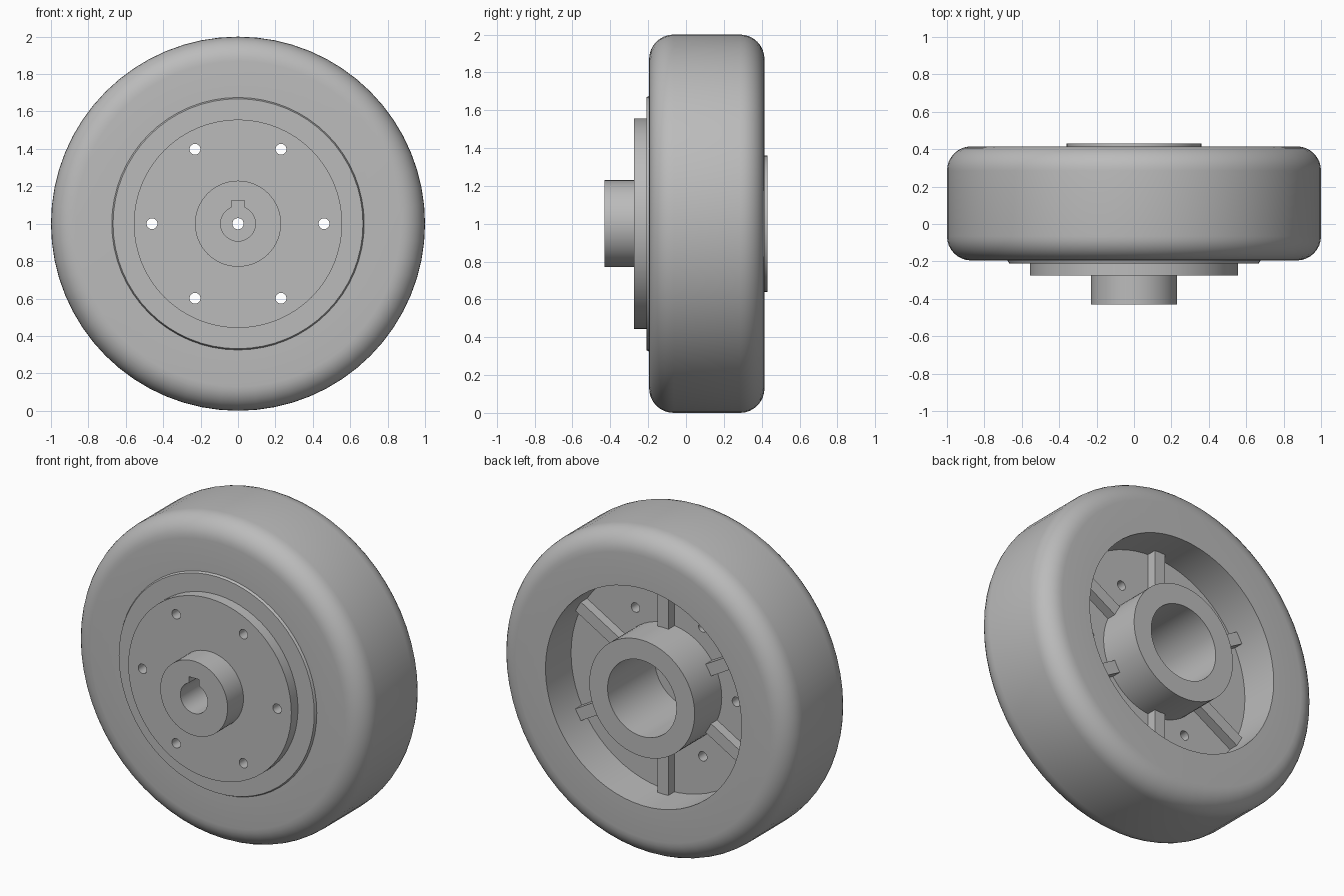
import bpy, bmesh
from math import sin, cos, pi, radians
from mathutils import Matrix, Vector

cube = bpy.data.objects.get("Cube")
if cube:
    bpy.data.objects.remove(cube, do_unlink=True)

grey = bpy.data.materials.new("plain_grey")
grey.use_nodes = True
colour = (0.5, 0.5, 0.5, 1)
grey.diffuse_color = colour
grey.node_tree.nodes["Principled BSDF"].inputs["Base Color"].default_value = colour

AXLE = Vector((0, 0, 1))


def finish(bm, name):
    """Turn a bmesh into a named object."""
    bmesh.ops.recalc_face_normals(bm, faces=bm.faces)
    mesh = bpy.data.meshes.new(name)
    bm.to_mesh(mesh)
    bm.free()
    mesh.materials.append(grey)
    obj = bpy.data.objects.new(name, mesh)
    bpy.context.collection.objects.link(obj)
    return obj


def lathe(name, profile, sides=64):
    """Spin a closed (radius, y) outline around the axle."""
    bm = bmesh.new()
    rings = []
    for k in range(sides):
        a = 2 * pi * k / sides
        rings.append([bm.verts.new((r * cos(a), y, 1 + r * sin(a))) for r, y in profile])
    n = len(profile)
    for k in range(sides):
        one, two = rings[k], rings[(k + 1) % sides]
        for i in range(n):
            j = (i + 1) % n
            bm.faces.new((one[i], one[j], two[j], two[i]))
    return finish(bm, name)


def add_box(bm, size, centre, turn=0):
    """Add a box, turned about the axle."""
    matrix = (Matrix.Translation(AXLE) @ Matrix.Rotation(turn, 4, 'Y')
              @ Matrix.Translation(centre) @ Matrix.Diagonal((*size, 1)))
    bmesh.ops.create_cube(bm, size=1, matrix=matrix)


def smooth(obj):
    bpy.ops.object.select_all(action='DESELECT')
    obj.select_set(True)
    bpy.context.view_layer.objects.active = obj
    bpy.ops.object.shade_smooth_by_angle(angle=radians(30))


# Tyre: a wide ring with rounded shoulders
FRONT, BACK, ROUND, STEPS = -0.195, 0.415, 0.13, 8
arc = [i * pi / 2 / STEPS for i in range(STEPS + 1)]
tyre_outline = [(0.67, FRONT)]
tyre_outline += [(1 - ROUND + ROUND * sin(a), FRONT + ROUND - ROUND * cos(a)) for a in arc]
tyre_outline += [(1 - ROUND + ROUND * cos(a), BACK - ROUND + ROUND * sin(a)) for a in arc]
tyre_outline += [(0.67, BACK)]
tyre = lathe("tyre", tyre_outline)

# Hub: stepped front face, thick web, deep bearing boss at the back
FLOOR = 0.165
hub = lathe("hub", [
    (0.03, -0.12), (0.093, -0.12), (0.093, -0.43), (0.23, -0.43),
    (0.23, -0.275), (0.557, -0.275), (0.557, -0.21), (0.668, -0.21),
    (0.675, -0.197), (0.675, FLOOR), (0.36, FLOOR), (0.36, 0.43),
    (0.235, 0.43), (0.235, -0.03), (0.03, -0.03)])

# Cutter: ring of bolt holes and the keyway
bm = bmesh.new()
for k in range(6):
    a = k * pi / 3
    place = Matrix.Translation((0.46 * cos(a), 0, 1 + 0.46 * sin(a)))
    bmesh.ops.create_cone(bm, cap_ends=True, segments=24, radius1=0.029, radius2=0.029,
                          depth=1.2, matrix=place @ Matrix.Rotation(pi / 2, 4, 'X'))
add_box(bm, (0.068, 0.4, 0.09), (0, -0.32, 0.08))
cutter = finish(bm, "hole_cutter")
cutter.hide_render = True

cut = hub.modifiers.new("holes", 'BOOLEAN')
cut.operation = 'DIFFERENCE'
cut.solver = 'EXACT'
cut.object = cutter
bpy.context.view_layer.objects.active = hub
bpy.ops.object.modifier_apply(modifier=cut.name)
bpy.data.objects.remove(cutter, do_unlink=True)

# Ribs: six low spokes between the bolt holes on the back of the web
bm = bmesh.new()
for k in range(6):
    add_box(bm, (0.074, 0.08, 0.34), (0, FLOOR + 0.02, 0.51), k * pi / 3)
ribs = finish(bm, "back_ribs")

smooth(tyre)
smooth(hub)
